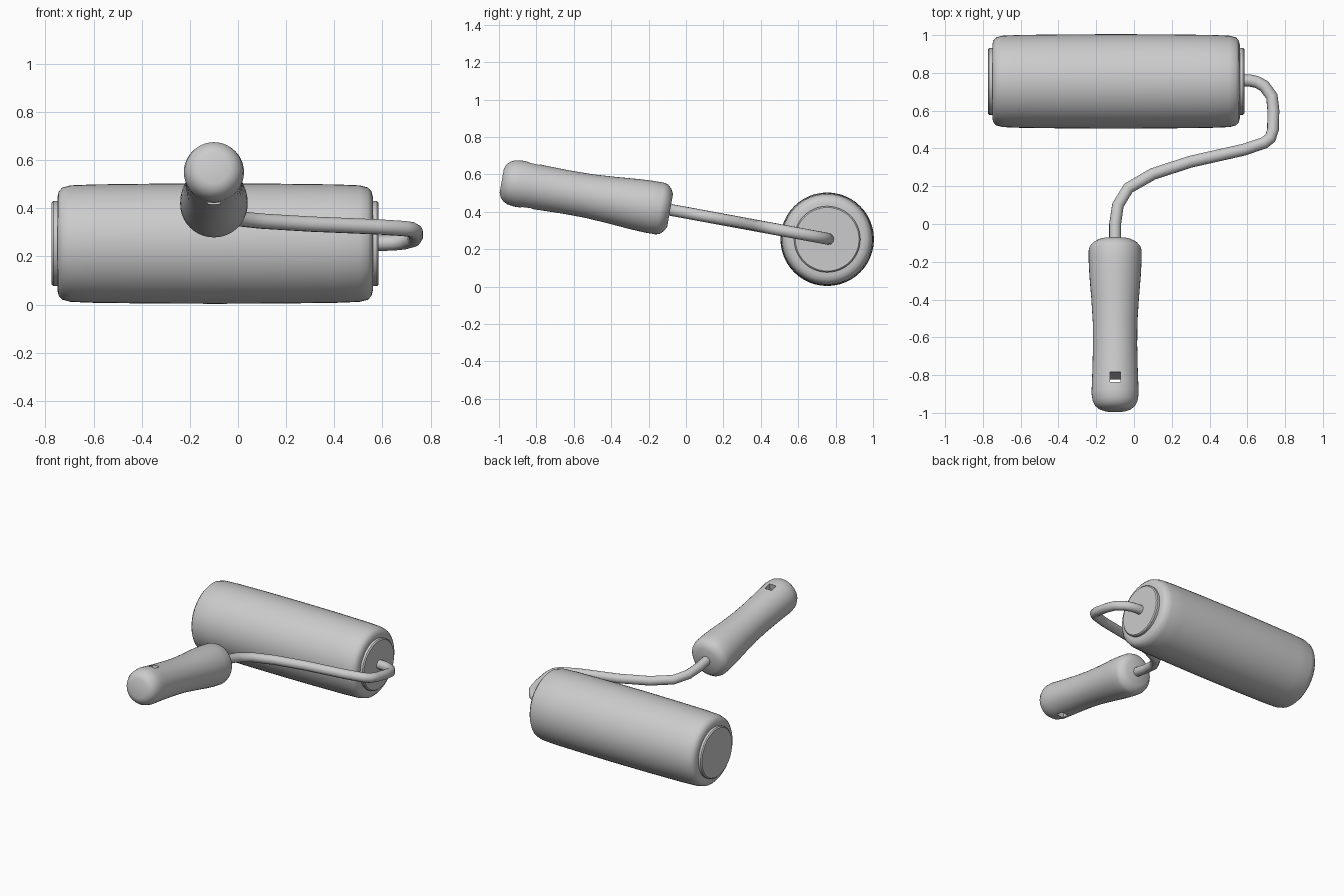
import bpy, bmesh, math
from mathutils import Vector, Matrix

if "Cube" in bpy.data.objects:
    bpy.data.objects.remove(bpy.data.objects["Cube"])


def activate(obj):
    bpy.ops.object.select_all(action='DESELECT')
    obj.select_set(True)
    bpy.context.view_layer.objects.active = obj


def smooth(obj, angle=35):
    activate(obj)
    bpy.ops.object.shade_smooth_by_angle(angle=math.radians(angle))


def lathe(name, profile, origin, axis, steps=40):
    """Revolve (distance along axis, radius) points around an axis."""
    bm = bmesh.new()
    vs = [bm.verts.new((r, 0, t)) for t, r in profile]
    es = [bm.edges.new(p) for p in zip(vs, vs[1:])]
    bmesh.ops.spin(bm, geom=vs + es, cent=(0, 0, 0), axis=(0, 0, 1),
                   angle=math.tau, steps=steps)
    bmesh.ops.remove_doubles(bm, verts=bm.verts, dist=1e-4)
    bmesh.ops.recalc_face_normals(bm, faces=bm.faces)
    mesh = bpy.data.meshes.new(name)
    bm.to_mesh(mesh)
    bm.free()
    obj = bpy.data.objects.new(name, mesh)
    bpy.context.collection.objects.link(obj)
    rot = Vector(axis).to_track_quat('Z', 'Y').to_matrix().to_4x4()
    obj.matrix_world = Matrix.Translation(origin) @ rot
    return obj


# Roller sleeve: slightly barrelled, rounded ends
CX, CY, CZ = -0.095, 0.755, 0.253
half = [(0, .25), (.25, .249), (.5, .246), (.6, .242), (.635, .233),
        (.65, .216), (.655, .195), (.655, 0)]
sleeve = [(-t, r) for t, r in reversed(half)] + half[1:]
smooth(lathe("roller_sleeve", sleeve, (CX, CY, CZ), (1, 0, 0), 48))

# End caps
cap = [(.60, 0), (.60, .177), (.672, .177), (.679, .170), (.679, 0)]
for side, sign in (("left", -1), ("right", 1)):
    smooth(lathe(side + "_end_cap", cap, (CX, CY, CZ), (sign, 0, 0), 48), 30)

# Handle: waisted grip, tilted down towards the roller
tilt = math.radians(10)
axis = Vector((0, math.cos(tilt), -math.sin(tilt)))
tail = Vector((-0.1, -0.985, 0.566))
grip = [(0, 0), (0, .065), (.009, .088), (.025, .106), (.05, .119), (.09, .125),
        (.14, .123), (.22, .120), (.35, .117), (.47, .118), (.6, .126),
        (.72, .136), (.80, .140), (.86, .140), (.88, .134), (.9, .115),
        (.914, .09), (.914, 0)]
handle = lathe("handle", grip, tail, axis)

# Square hanging hole through the tail of the handle
bpy.ops.mesh.primitive_cube_add(size=1)
cutter = bpy.context.object
cutter.name = "hole_cutter"
cutter.matrix_world = (Matrix.Translation(tail + axis * .157)
                       @ axis.to_track_quat('Z', 'Y').to_matrix().to_4x4()
                       @ Matrix.Diagonal((.055, .5, .055, 1)))
cutter.hide_render = True
mod = handle.modifiers.new("hole", 'BOOLEAN')
mod.object = cutter
mod.operation = 'DIFFERENCE'
mod.solver = 'EXACT'
activate(handle)
bpy.ops.object.modifier_apply(modifier=mod.name)
bpy.data.objects.remove(cutter)
smooth(handle)

# Bent wire frame, lying in the tilted plane between handle and roller axle
path = [(.54, .76), (.61, .76), (.65, .752), (.69, .73), (.73, .675), (.738, .60),
        (.736, .50), (.722, .455), (.69, .43), (.58, .393), (.3, .33), (.1, .265),
        (-.03, .19), (-.085, .10), (-.1, 0), (-.1, -.12)]
curve = bpy.data.curves.new("wire_frame", 'CURVE')
curve.dimensions = '3D'
curve.bevel_depth = .032
curve.bevel_resolution = 4
curve.use_fill_caps = True
spline = curve.splines.new('POLY')
spline.points.add(len(path) - 1)
for p, (x, y) in zip(spline.points, path):
    p.co = (x, y, .255 + (.76 - y) * .184, 1)
wire = bpy.data.objects.new("wire_frame", curve)
bpy.context.collection.objects.link(wire)
activate(wire)
bpy.ops.object.convert(target='MESH')
smooth(bpy.context.object, 45)
